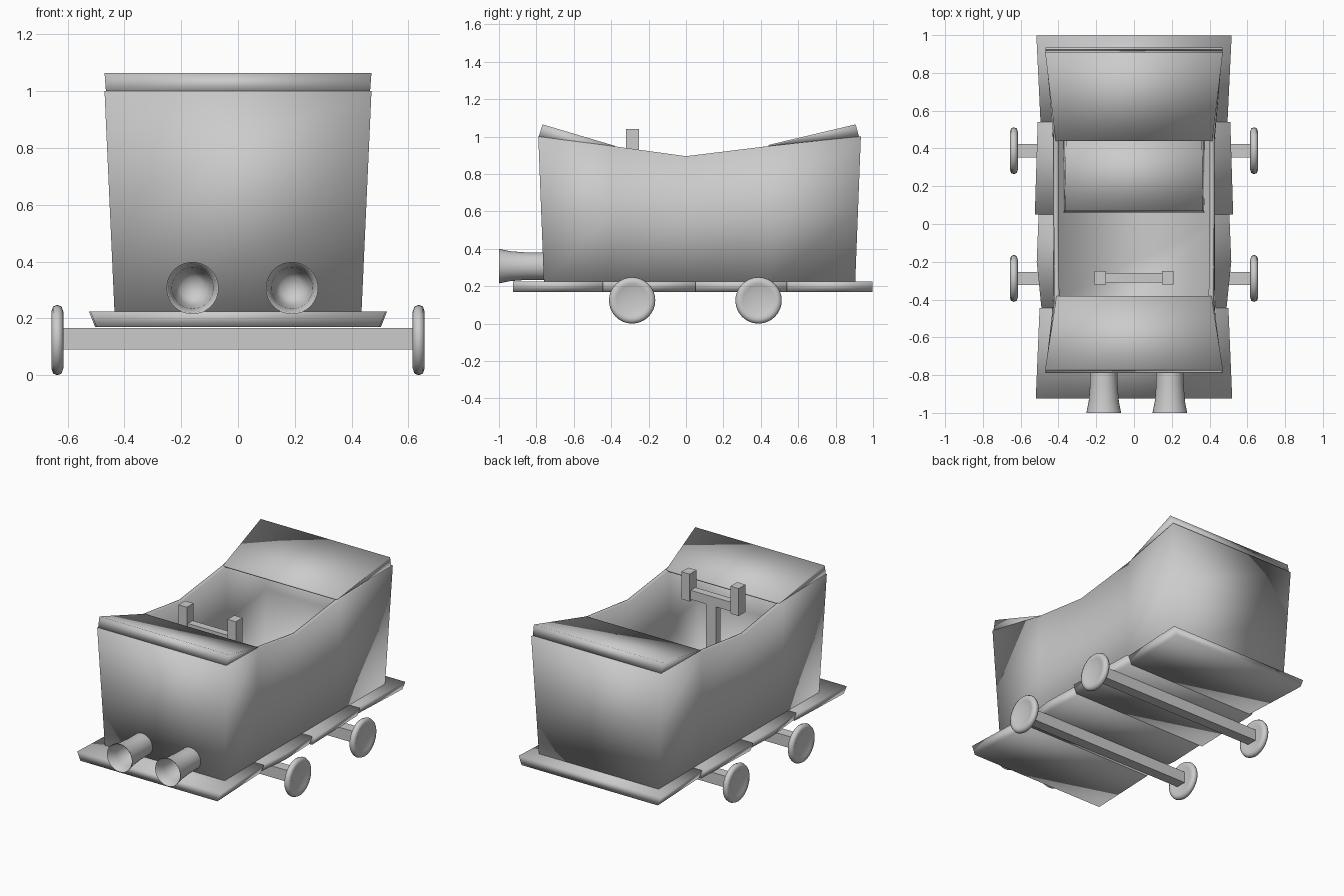
import bpy, bmesh, math
from mathutils import Vector

cube = bpy.data.objects.get("Cube")
if cube:
    bpy.data.objects.remove(cube)

grey = bpy.data.materials.new("plain_grey")
grey.use_nodes = True
grey.diffuse_color = (0.6, 0.6, 0.6, 1)
grey.node_tree.nodes["Principled BSDF"].inputs["Base Color"].default_value = (0.6, 0.6, 0.6, 1)


def finish(name, bm, smooth=True):
    bmesh.ops.recalc_face_normals(bm, faces=bm.faces)
    for f in bm.faces:
        f.smooth = smooth
    mesh = bpy.data.meshes.new(name)
    bm.to_mesh(mesh)
    bm.free()
    mesh.materials.append(grey)
    obj = bpy.data.objects.new(name, mesh)
    bpy.context.collection.objects.link(obj)
    return obj


def loft(name, rings, smooth=True, closed_top=True):
    """Skin a stack of equal-length point rings."""
    bm = bmesh.new()
    rows = [[bm.verts.new(p) for p in ring] for ring in rings]
    n = len(rows[0])
    for a, b in zip(rows, rows[1:]):
        for i in range(n):
            bm.faces.new((a[i], a[(i + 1) % n], b[(i + 1) % n], b[i]))
    bm.faces.new(rows[0])
    if closed_top:
        bm.faces.new(rows[-1])
    return finish(name, bm, smooth)


def box(name, centre, size):
    bm = bmesh.new()
    bmesh.ops.create_cube(bm, size=1)
    for v in bm.verts:
        v.co = Vector(centre) + Vector([c * s for c, s in zip(v.co, size)])
    return finish(name, bm, False)


def lathe(name, profile, centre, axis, steps=32):
    """Turn a (position, radius) profile around the x or y axis."""
    bm = bmesh.new()
    pts = [(p, r, 0) if axis == "X" else (r, p, 0) for p, r in profile]
    verts = [bm.verts.new(p) for p in pts]
    edges = [bm.edges.new(pair) for pair in zip(verts, verts[1:])]
    direction = (1, 0, 0) if axis == "X" else (0, 1, 0)
    bmesh.ops.spin(bm, geom=verts + edges, cent=(0, 0, 0), axis=direction,
                   angle=math.tau, steps=steps, use_merge=True)
    bmesh.ops.remove_doubles(bm, verts=bm.verts, dist=0.0005)
    bmesh.ops.translate(bm, verts=bm.verts, vec=centre)
    obj = finish(name, bm)
    obj.data.set_sharp_from_angle(angle=math.radians(50))
    return obj


def outline(stations):
    """Mirror (y, half width, z) stations into a closed ring."""
    return [(w, y, z) for y, w, z in stations] + [(-w, y, z) for y, w, z in reversed(stations)]


# Tub with a sagging rim and slightly waisted sides
rim = [(-.79, .47, 1.0), (-.4, .42, .95), (0, .425, .895), (.45, .425, .95), (.935, .47, 1.0)]
foot = [(-.76, .435, .225), (-.4, .43, .225), (0, .43, .225), (.45, .43, .225), (.905, .435, .225)]
middle = [tuple((a + b) / 2 for a, b in zip(p, q)) for p, q in zip(foot, rim)]
tub = loft("tub", [outline(foot), outline(middle), outline(rim)], closed_top=False)
shell = tub.modifiers.new("thickness", "SOLIDIFY")
shell.thickness = 0.025
shell.offset = -1

# Wedge covers over both ends of the tub
loft("front_cover", [outline([(-.787, .465, 1.0), (-.38, .41, .94)]),
                     outline([(-.767, .47, 1.065), (-.38, .41, .95)])])
loft("back_cover", [outline([(.44, .41, .945), (.925, .465, 1.0)]),
                    outline([(.44, .415, .955), (.907, .47, 1.065)])])

# Seat and steering handle
loft("seat", [outline([(.06, .375, .23), (.46, .375, .23)]),
              outline([(.07, .365, .4), (.46, .36, .4)])])
box("handle_stem", (0, -.285, .56), (.07, .05, .68))
box("handle_bar", (0, -.285, .9), (.34, .05, .06))
for side, name in ((1, "left_grip"), (-1, "right_grip")):
    box(name, (side * .178, -.285, .95), (.06, .07, .18))

# Running board made of four flared planks: ends (y, half width)
planks = {"front_board": [(-.925, .52), (-.445, .5)],
          "front_middle_board": [(-.445, .49), (-.2, .515), (.05, .505)],
          "back_middle_board": [(.05, .525), (.54, .51)],
          "back_board": [(.54, .495), (.998, .517)]}
for name, ends in planks.items():
    loft(name, [outline([(y, w - .022, .17) for y, w in ends]),
                outline([(y, w, .225) for y, w in ends])])

# Exhaust pipes with flared open mouths
pipe = [(-.74, .073), (-.85, .073), (-.94, .08), (-1, .092),
        (-.995, .086), (-.94, .073), (-.82, .06), (-.79, .04), (-.78, 0)]
for x, name in ((-.16, "right_pipe"), (.19, "left_pipe")):
    lathe(name, pipe, (x, 0, .307), "Y")

# Axles and dished wheels
wheel = [(-.021, 0), (-.016, .085), (-.021, .1), (-.015, .118), (0, .124),
         (.015, .118), (.021, .1), (.016, .085), (.008, .05), (.006, 0)]
for y, end in ((-.288, "front"), (.388, "back")):
    box(end + "_axle", (0, y, .128), (1.24, .07, .075))
    for side, name in ((1, "left"), (-1, "right")):
        lathe(f"{end}_{name}_wheel", [(p * side, r) for p, r in wheel],
              (side * .636, y, .124), "X")
